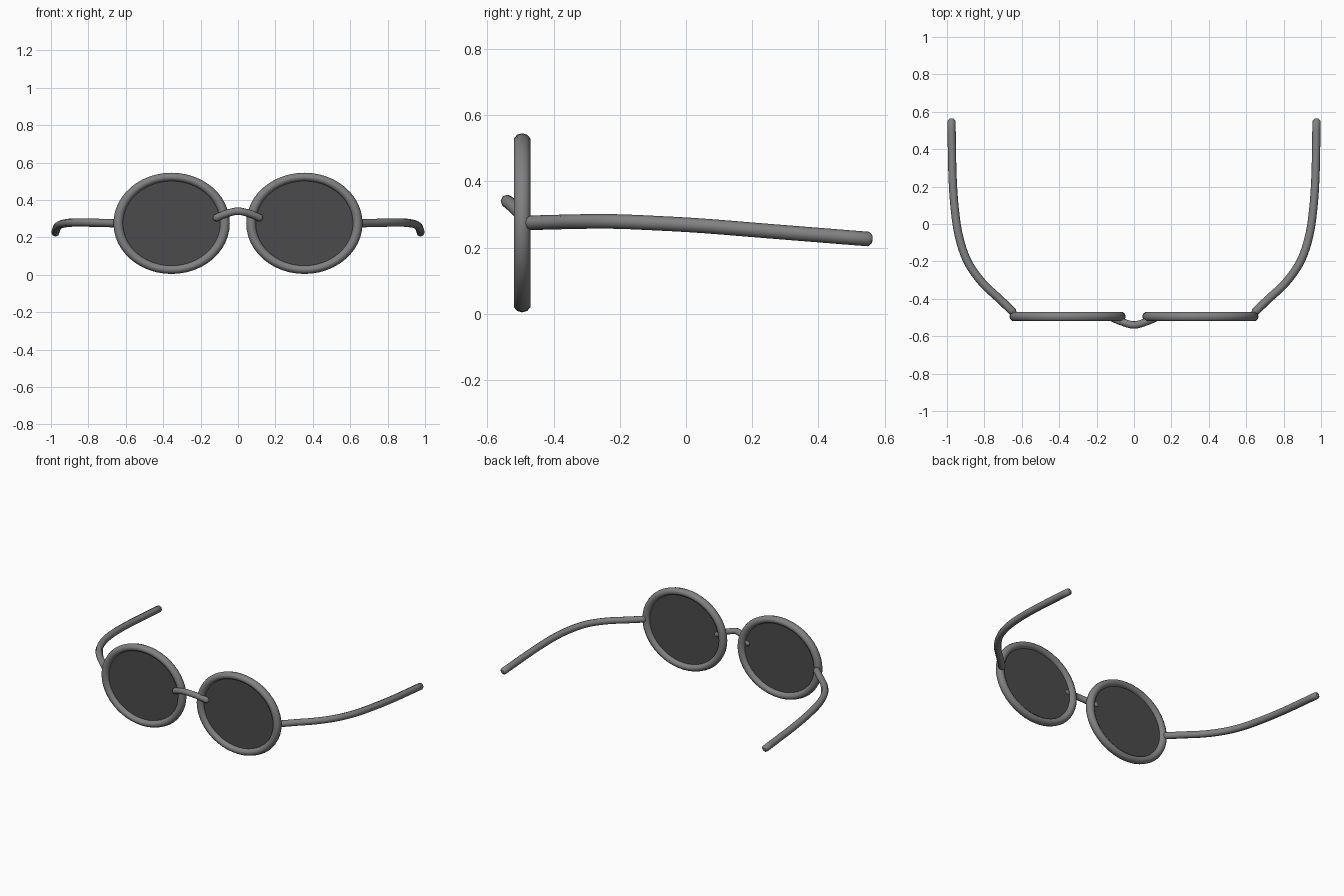
import bpy
import math
from mathutils import Vector

cube = bpy.data.objects.get("Cube")
if cube:
    bpy.data.objects.remove(cube, do_unlink=True)


def material(name, value):
    mat = bpy.data.materials.new(name)
    mat.use_nodes = True
    colour = (value, value, value, 1)
    mat.diffuse_color = colour
    mat.node_tree.nodes["Principled BSDF"].inputs["Base Color"].default_value = colour
    return mat


FRAME = material("grey frame", 0.22)
LENS = material("dark lens", 0.07)


def finish(obj, name, mat, angle=50):
    obj.name = name
    obj.data.materials.clear()
    obj.data.materials.append(mat)
    bpy.ops.object.select_all(action="DESELECT")
    obj.select_set(True)
    bpy.context.view_layer.objects.active = obj
    bpy.ops.object.shade_smooth_by_angle(angle=math.radians(angle))


def smooth_path(points, steps=6):
    """Catmull-Rom samples through the given points."""
    p = [Vector(q) for q in points]
    p = [2 * p[0] - p[1]] + p + [2 * p[-1] - p[-2]]
    path = []
    for a, b, c, d in zip(p, p[1:], p[2:], p[3:]):
        for i in range(steps):
            t = i / steps
            path.append(0.5 * (2 * b + (c - a) * t + (2 * a - 5 * b + 4 * c - d) * t**2
                               + (3 * b - a - 3 * c + d) * t**3))
    return path + [p[-2]]


def tube(name, points, radius):
    """Round wire with short bevelled tips."""
    path = smooth_path(points)
    tip = radius * 0.5
    start = path[0] + (path[0] - path[1]).normalized() * tip
    end = path[-1] + (path[-1] - path[-2]).normalized() * tip
    path = [start] + path + [end]
    curve = bpy.data.curves.new(name, "CURVE")
    curve.dimensions = "3D"
    curve.bevel_depth = radius
    curve.bevel_resolution = 2
    curve.use_fill_caps = True
    spline = curve.splines.new("POLY")
    spline.points.add(len(path) - 1)
    for point, co in zip(spline.points, path):
        point.co = (*co, 1)
    spline.points[0].radius = spline.points[-1].radius = 0.5
    obj = bpy.data.objects.new(name, curve)
    bpy.context.collection.objects.link(obj)
    bpy.ops.object.select_all(action="DESELECT")
    obj.select_set(True)
    bpy.context.view_layer.objects.active = obj
    bpy.ops.object.convert(target="MESH")
    finish(bpy.context.object, name, FRAME)


TEMPLE = [(0.645, -0.472, 0.275), (0.72, -0.40, 0.277), (0.81, -0.315, 0.279),
          (0.885, -0.21, 0.279), (0.93, -0.09, 0.274), (0.955, 0.05, 0.266),
          (0.97, 0.25, 0.25), (0.976, 0.552, 0.226)]

for side, label in ((1, "left"), (-1, "right")):
    # Oval rim
    bpy.ops.mesh.primitive_torus_add(
        major_segments=48, minor_segments=10, major_radius=0.285, minor_radius=0.026,
        location=(side * 0.355, -0.495, 0.275), rotation=(math.pi / 2, 0, 0))
    rim = bpy.context.object
    rim.scale = (1, 0.87, 1)
    finish(rim, label + "_rim", FRAME, 60)

    # Flat lens inside the rim
    bpy.ops.mesh.primitive_cylinder_add(
        vertices=48, radius=0.285, depth=0.006,
        location=(side * 0.355, -0.495, 0.275), rotation=(math.pi / 2, 0, 0))
    lens = bpy.context.object
    lens.scale = (1, 0.87, 1)
    finish(lens, label + "_lens", LENS, 30)

    # Curved temple arm
    tube(label + "_temple", [(side * x, y, z) for x, y, z in TEMPLE], 0.022)

# Arched nose bridge
HALF = [(0.12, -0.5, 0.303), (0.065, -0.523, 0.326)]
tube("nose_bridge", [(-x, y, z) for x, y, z in HALF] + [(0, -0.54, 0.34)] + HALF[::-1], 0.02)
